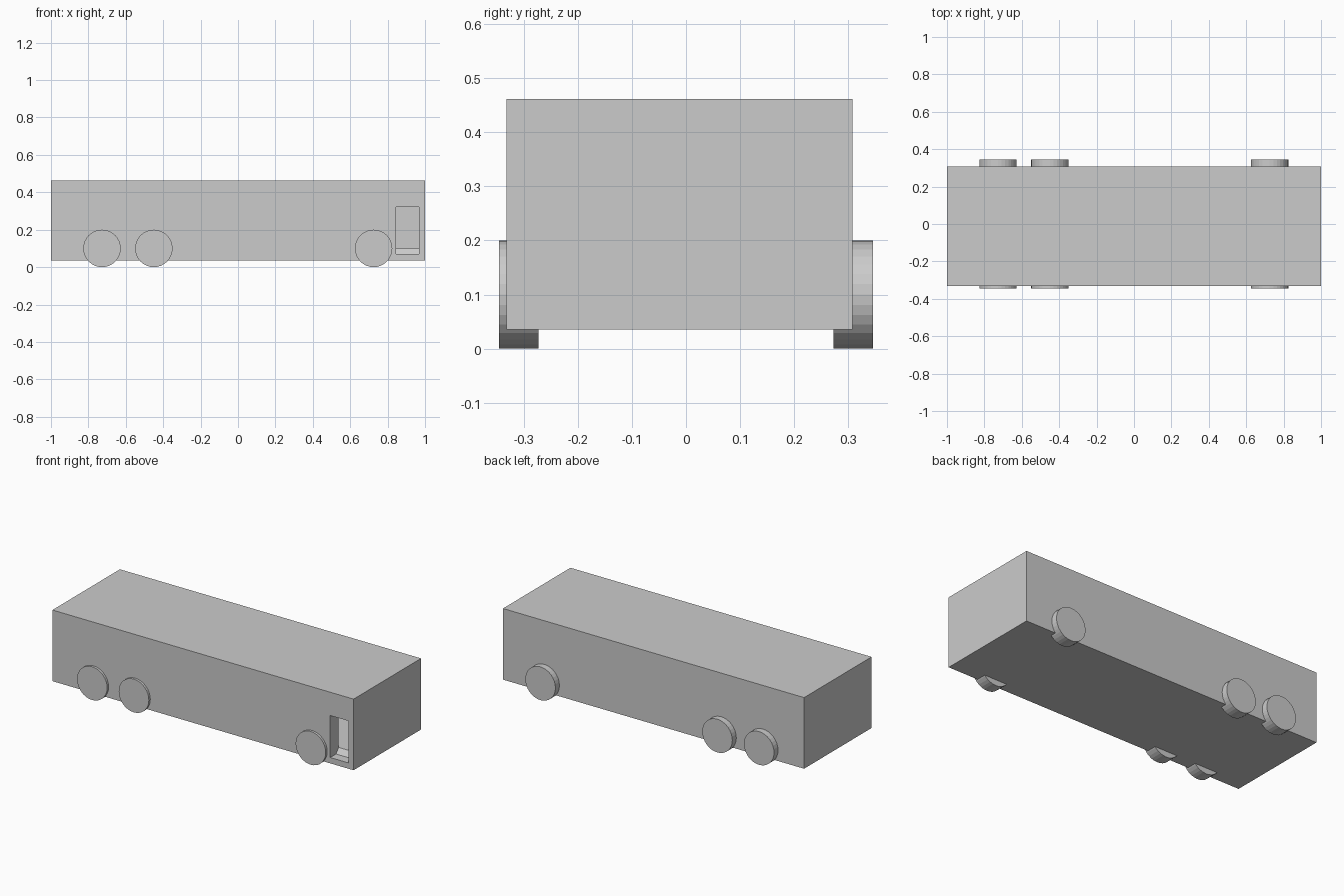
import bpy
import bmesh
from math import radians

cube = bpy.data.objects.get("Cube")
if cube:
    bpy.data.objects.remove(cube, do_unlink=True)

grey = bpy.data.materials.new("plain_grey")
grey.use_nodes = True
grey.diffuse_color = (0.6, 0.6, 0.6, 1)
grey.node_tree.nodes["Principled BSDF"].inputs["Base Color"].default_value = (0.6, 0.6, 0.6, 1)


def extrude_x(name, profile, x0, x1):
    """Solid with a (y, z) profile running from x0 to x1."""
    bm = bmesh.new()
    face = bm.faces.new([bm.verts.new((x0, y, z)) for y, z in profile])
    out = bmesh.ops.extrude_face_region(bm, geom=[face])
    moved = [v for v in out["geom"] if isinstance(v, bmesh.types.BMVert)]
    bmesh.ops.translate(bm, verts=moved, vec=(x1 - x0, 0, 0))
    bmesh.ops.recalc_face_normals(bm, faces=bm.faces[:])
    mesh = bpy.data.meshes.new(name)
    bm.to_mesh(mesh)
    bm.free()
    mesh.materials.append(grey)
    obj = bpy.data.objects.new(name, mesh)
    bpy.context.collection.objects.link(obj)
    return obj


def rect(y0, y1, z0, z1):
    return [(y0, z0), (y1, z0), (y1, z1), (y0, z1)]


def cut(target, cutter):
    mod = target.modifiers.new(cutter.name, "BOOLEAN")
    mod.operation = "DIFFERENCE"
    mod.solver = "EXACT"
    mod.object = cutter
    cutter.hide_render = True
    cutter.hide_viewport = True
    cutter.display_type = "WIRE"


# Long body with a hollow cabin
body = extrude_x("body", rect(-0.332, 0.308, 0.035, 0.462), -1, 1)
cut(body, extrude_x("cabin_cutter", rect(-0.252, 0.228, 0.10, 0.40), -0.92, 0.975))

# Doorway through the side wall, with a sloped sill up to the cabin floor
doorway = [(-0.36, 0.07), (-0.277, 0.07), (-0.25, 0.102), (-0.24, 0.102),
           (-0.24, 0.322), (-0.36, 0.322)]
cut(body, extrude_x("doorway_cutter", doorway, 0.845, 0.968))

# Three wheels on each side
for axle, x in (("rear", -0.727), ("middle", -0.45), ("front", 0.725)):
    for side, s in (("left", 1), ("right", -1)):
        bpy.ops.mesh.primitive_cylinder_add(
            vertices=32, radius=0.1, depth=0.073,
            location=(x, s * 0.3095, 0.1), rotation=(radians(90), 0, 0))
        wheel = bpy.context.object
        wheel.name = f"{axle}_wheel_{side}"
        wheel.data.materials.append(grey)
